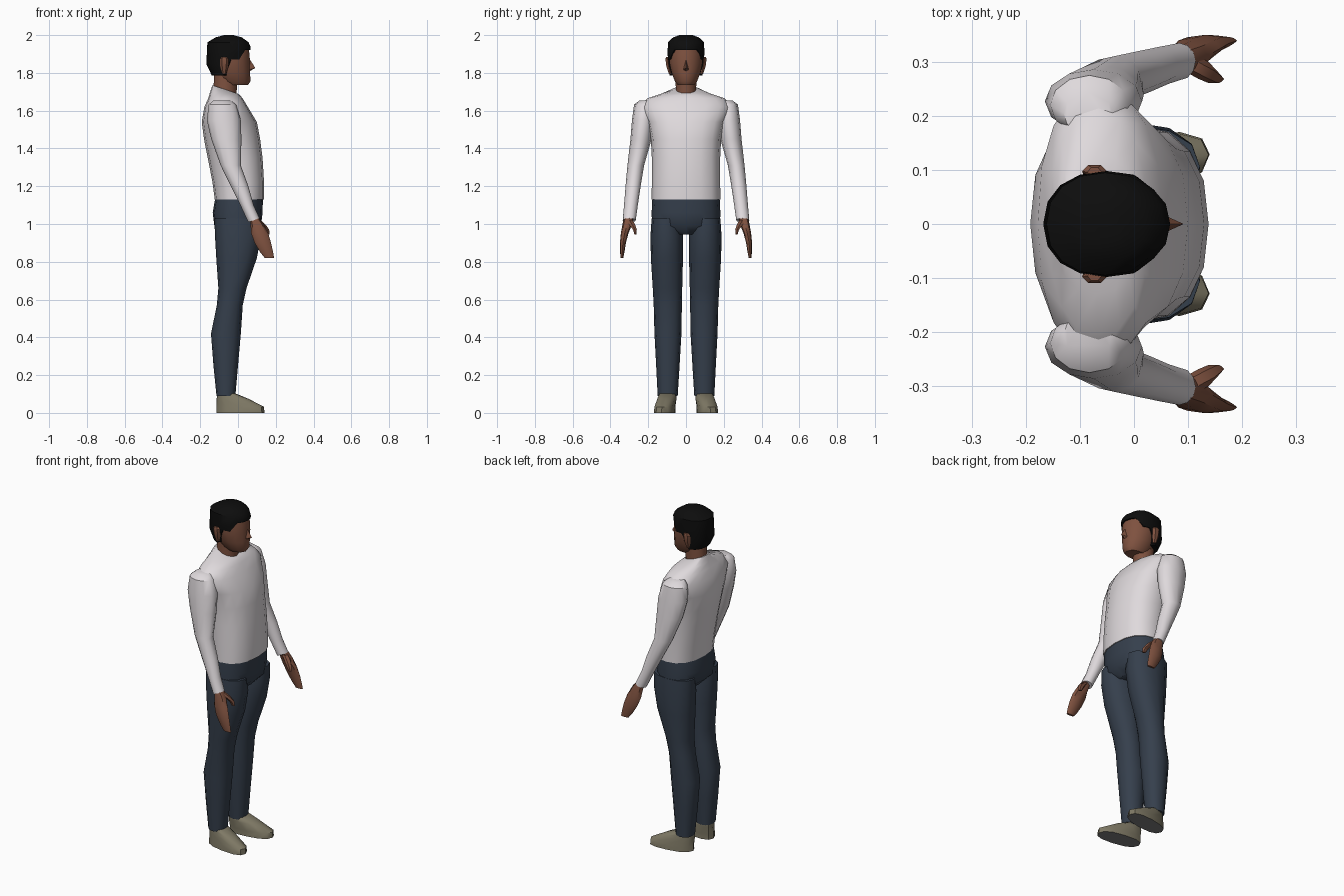
import bpy, bmesh, math


def material(name, rgb):
    m = bpy.data.materials.new(name)
    m.diffuse_color = (*rgb, 1)
    return m


SKIN = material("brown skin", (0.21, 0.083, 0.05))
HAIR = material("black hair", (0.004, 0.004, 0.004))
SHIRT = material("off white shirt", (0.74, 0.70, 0.72))
PANTS = material("dark blue trousers", (0.036, 0.05, 0.073))
SHOE = material("khaki shoe", (0.21, 0.19, 0.13))
SOLE = material("grey sole", (0.2, 0.2, 0.2))


def ring_points(ring, n, e):
    """Rounded outline from (z, x min, x max, y min, y max[, tilt in x])."""
    z, x0, x1, y0, y1 = ring[:5]
    tilt = ring[5] if len(ring) > 5 else 0
    cx, cy, rx, ry = (x0 + x1) / 2, (y0 + y1) / 2, (x1 - x0) / 2, (y1 - y0) / 2
    pts = []
    for i in range(n):
        a = 2 * math.pi * i / n
        c, s = math.cos(a), math.sin(a)
        dx = rx * math.copysign(abs(c) ** e, c)
        dy = ry * math.copysign(abs(s) ** e, s)
        pts.append((cx + dx, cy + dy, z + tilt * dx))
    return pts


def finish(name, bm, mats, mirror=False, angle=42):
    bmesh.ops.recalc_face_normals(bm, faces=bm.faces)
    me = bpy.data.meshes.new(name)
    bm.to_mesh(me)
    bm.free()
    ob = bpy.data.objects.new(name, me)
    bpy.context.collection.objects.link(ob)
    for m in mats:
        me.materials.append(m)
    if mirror:
        mod = ob.modifiers.new("mirror", "MIRROR")
        mod.use_axis = (False, True, False)
        mod.use_clip = False
        mod.use_mirror_merge = False
    bpy.ops.object.select_all(action='DESELECT')
    ob.select_set(True)
    bpy.context.view_layer.objects.active = ob
    bpy.ops.object.shade_smooth_by_angle(angle=math.radians(angle))
    return ob


def skin_rings(rings):
    """Bridge lists of points into a closed tube."""
    bm = bmesh.new()
    loops = [[bm.verts.new(p) for p in r] for r in rings]
    n = len(loops[0])
    for a, b in zip(loops, loops[1:]):
        for i in range(n):
            j = (i + 1) % n
            bm.faces.new((a[i], a[j], b[j], b[i]))
    bm.faces.new(loops[0])
    bm.faces.new(loops[-1])
    return bm


def loft(name, rings, mat, n=12, e=1.0, mirror=False, angle=42):
    bm = skin_rings([ring_points(r, n, e) for r in rings])
    return finish(name, bm, [mat], mirror, angle)


# Shirt body, hem to collar
loft("shirt_body", [
    (1.13, -0.123, 0.137, -0.182, 0.182),
    (1.22, -0.135, 0.138, -0.181, 0.181),
    (1.35, -0.160, 0.130, -0.181, 0.181),
    (1.45, -0.180, 0.117, -0.186, 0.186),
    (1.54, -0.192, 0.100, -0.205, 0.205),
    (1.62, -0.178, 0.052, -0.245, 0.245),
    (1.665, -0.158, 0.025, -0.205, 0.205),
    (1.69, -0.148, 0.010, -0.130, 0.130, -0.1),
    (1.712, -0.136, 0.000, -0.062, 0.062, -0.33)], SHIRT, 16, 0.85)

# Sleeves
loft("sleeve", [
    (1.655, -0.130, -0.040, 0.165, 0.245),
    (1.632, -0.155, -0.010, 0.165, 0.275),
    (1.55, -0.165, 0.015, 0.168, 0.286),
    (1.45, -0.142, 0.018, 0.182, 0.294),
    (1.31, -0.092, 0.015, 0.222, 0.310),
    (1.20, -0.038, 0.055, 0.240, 0.320),
    (1.10, 0.012, 0.083, 0.255, 0.328),
    (1.02, 0.054, 0.114, 0.266, 0.335, 0.35)], SHIRT, 12, 1, True)

# Hands and thumbs
loft("hand", [
    (1.04, 0.060, 0.105, 0.275, 0.327),
    (1.00, 0.066, 0.135, 0.285, 0.336),
    (0.95, 0.070, 0.160, 0.305, 0.345),
    (0.90, 0.088, 0.175, 0.318, 0.350),
    (0.85, 0.118, 0.186, 0.326, 0.349),
    (0.82, 0.142, 0.191, 0.332, 0.346)], SKIN, 8, 0.9, True)
loft("thumb", [
    (1.02, 0.085, 0.120, 0.280, 0.318),
    (0.995, 0.110, 0.148, 0.266, 0.302),
    (0.970, 0.130, 0.165, 0.259, 0.282),
    (0.945, 0.145, 0.167, 0.262, 0.274)], SKIN, 6, 1, True)

# Trousers
loft("trouser_hips", [
    (1.14, -0.120, 0.132, -0.178, 0.178),
    (1.06, -0.134, 0.130, -0.182, 0.182),
    (0.99, -0.125, 0.122, -0.180, 0.180),
    (0.945, -0.080, 0.080, -0.090, 0.090)], PANTS, 16, 0.85)
loft("trouser_leg", [
    (1.03, -0.125, 0.122, 0.030, 0.182),
    (0.94, -0.122, 0.122, 0.016, 0.188),
    (0.82, -0.115, 0.100, 0.016, 0.186),
    (0.66, -0.104, 0.045, 0.020, 0.176),
    (0.57, -0.112, 0.025, 0.022, 0.171),
    (0.42, -0.143, 0.015, 0.024, 0.167),
    (0.25, -0.130, 0.000, 0.034, 0.158),
    (0.09, -0.114, -0.014, 0.044, 0.150)], PANTS, 12, 0.9, True)


# Shoes with toes turned slightly outward, grey underside
def shoe_ring(z, x0, x1, y0, y1):
    pts = ring_points((z, x0, x1, y0, y1), 12, 0.8)
    return [(x, y + 0.13 * (x - 0.01), pz) for x, y, pz in pts]


bm = skin_rings([shoe_ring(0.0, -0.115, 0.140, 0.058, 0.166),
                 shoe_ring(0.032, -0.115, 0.138, 0.060, 0.163),
                 shoe_ring(0.075, -0.113, 0.055, 0.056, 0.156),
                 shoe_ring(0.102, -0.108, -0.012, 0.060, 0.150)])
bm.normal_update()
for f in bm.faces:
    f.material_index = int(f.calc_center_median().z < 0.001)
finish("shoe", bm, [SHOE, SOLE], True)

# Neck, head and ears
loft("neck", [
    (1.66, -0.130, -0.010, -0.056, 0.056),
    (1.72, -0.130, -0.006, -0.054, 0.054),
    (1.80, -0.125, 0.000, -0.056, 0.056)], SKIN)
loft("head", [
    (1.735, -0.070, 0.052, -0.044, 0.044),
    (1.755, -0.100, 0.066, -0.060, 0.060),
    (1.80, -0.122, 0.064, -0.078, 0.078),
    (1.85, -0.138, 0.064, -0.089, 0.089),
    (1.90, -0.145, 0.061, -0.090, 0.090),
    (1.95, -0.145, 0.053, -0.085, 0.085),
    (1.98, -0.100, 0.010, -0.050, 0.050)], SKIN, 14)
loft("ear", [
    (1.795, -0.085, -0.062, 0.074, 0.092),
    (1.835, -0.094, -0.052, 0.078, 0.106),
    (1.875, -0.096, -0.050, 0.084, 0.111),
    (1.885, -0.086, -0.060, 0.086, 0.106)], SKIN, 6, 1, True)

# Nose wedge
bm = bmesh.new()
for p in [(0.058, 0, 1.878), (0.092, 0, 1.826), (0.05, 0.019, 1.815),
          (0.05, -0.019, 1.815), (0.06, 0, 1.808)]:
    bm.verts.new(p)
bmesh.ops.convex_hull(bm, input=bm.verts)
finish("nose", bm, [SKIN])


# Hair cap whose lower edge dips behind the ears
def hairline(x):
    return 1.785 if x < -0.085 else 1.872 if x < 0.015 else 1.922


def hair_ring(t, x0, x1, ry):
    guide = ring_points((0, -0.165, 0.065, -0.1, 0.1), 16, 0.9)
    pts = ring_points((0, x0, x1, -ry, ry), 16, 0.9)
    return [(x, y * (0.9 if x > 0.02 else 1), hairline(g[0]) * (1 - t) + 1.962 * t)
            for (x, y, _), g in zip(pts, guide)]


bm = skin_rings([hair_ring(0, -0.105, 0.040, 0.070),
                 hair_ring(0, -0.138, 0.066, 0.093),
                 hair_ring(0.35, -0.168, 0.067, 0.098),
                 hair_ring(1, -0.162, 0.056, 0.095),
                 ring_points((1.988, -0.118, 0.020, -0.068, 0.068), 16, 0.9),
                 ring_points((2.0, -0.075, -0.025, -0.035, 0.035), 16, 0.9)])
finish("hair", bm, [HAIR])
